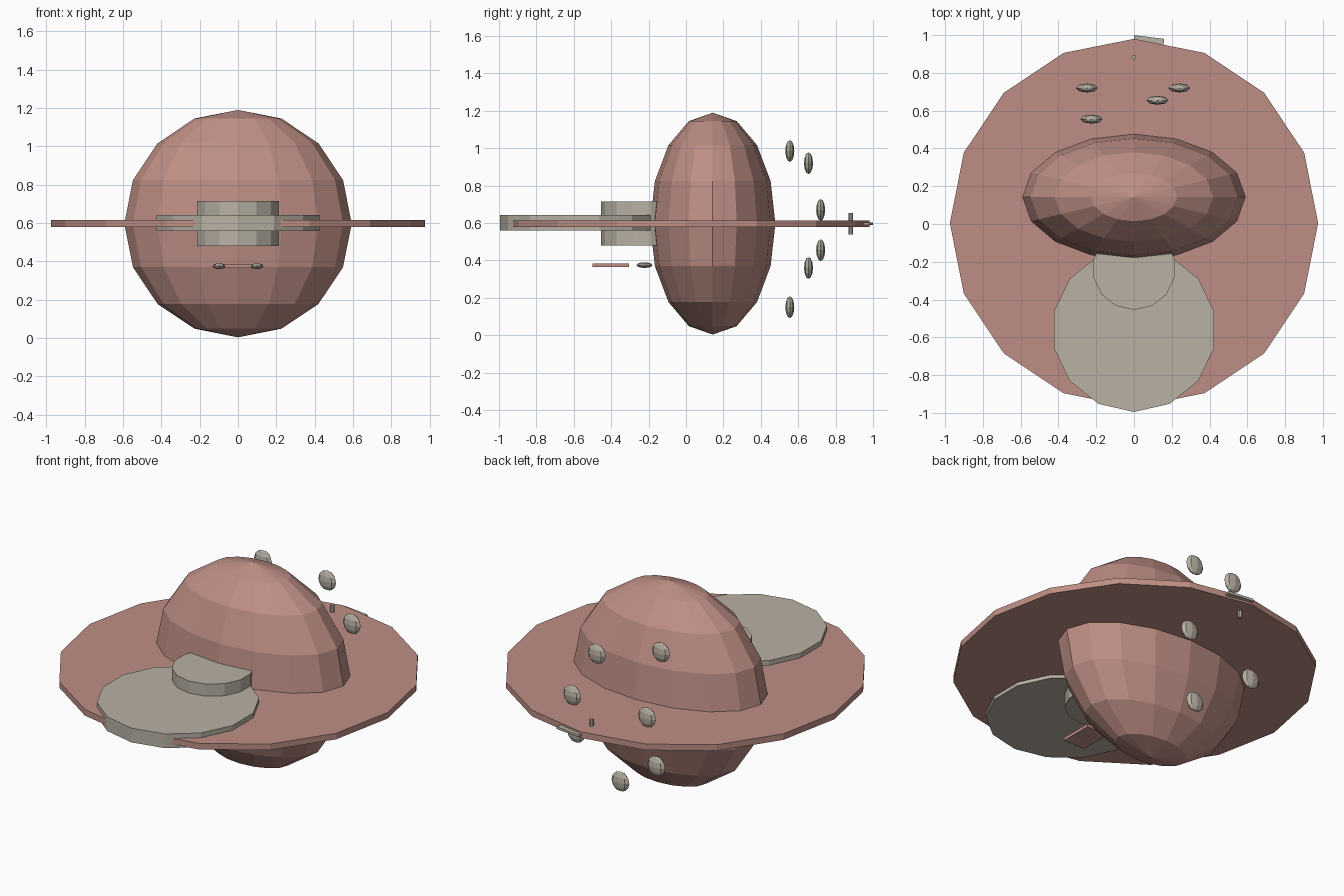
import bpy, math

if "Cube" in bpy.data.objects:
    bpy.data.objects.remove(bpy.data.objects["Cube"])


def material(name, rgb):
    m = bpy.data.materials.new(name)
    m.diffuse_color = (*rgb, 1.0)
    m.use_nodes = True
    m.node_tree.nodes["Principled BSDF"].inputs["Base Color"].default_value = m.diffuse_color
    return m


PINK = material("dusty_pink", (0.515, 0.275, 0.235))
GRAY = material("warm_gray", (0.479, 0.440, 0.371))
MID = 0.597  # height of the ring plane


def finish(name, mat, scale=(1, 1, 1)):
    ob = bpy.context.object
    ob.name = name
    ob.scale = scale
    ob.data.materials.append(mat)
    return ob


def ellipsoid(name, mat, loc, radii, segments, rings):
    bpy.ops.mesh.primitive_uv_sphere_add(segments=segments, ring_count=rings, radius=1, location=loc)
    return finish(name, mat, radii)


def disc(name, mat, loc, radius, height, sides):
    bpy.ops.mesh.primitive_cylinder_add(vertices=sides, radius=radius, depth=height, location=loc)
    return finish(name, mat)


def box(name, mat, loc, size, turn=0.0):
    bpy.ops.mesh.primitive_cube_add(size=1, location=loc, rotation=(0, 0, turn))
    return finish(name, mat, size)


# Main body and the wide ring plate
ellipsoid("body", PINK, (0, 0.143, MID), (0.593, 0.335, 0.593), 16, 8)
disc("ring_plate", PINK, (0, 0.005, MID), 0.975, 0.036, 16)

# Front platform and the hub that joins it to the body
disc("front_platform", GRAY, (0, -0.56, 0.601), 0.435, 0.084, 14)
disc("front_hub", GRAY, (0, -0.235, 0.597), 0.22, 0.235, 14)

# Small plate under the platform with a pod on each side
box("lower_plate", PINK, (0, -0.402, 0.375), (0.14, 0.195, 0.018))
for side, x in (("left", -0.098), ("right", 0.098)):
    ellipsoid(side + "_pod", GRAY, (x, -0.222, 0.375), (0.034, 0.043, 0.015), 8, 6)

# Rocks floating behind the body
rocks = [(-0.225, 0.555, 0.985), (0.125, 0.655, 0.92), (0.24, 0.72, 0.67), (-0.25, 0.72, 0.67),
         (0.04, 0.555, 0.15), (-0.265, 0.655, 0.36), (0.215, 0.72, 0.455)]
for i, loc in enumerate(rocks):
    ellipsoid(f"rock_{i + 1}", GRAY, loc, (0.058, 0.024, 0.058), 8, 6)

# Pin through the ring and the thin tab at its rear edge
disc("rear_pin", GRAY, (0, 0.882, MID), 0.012, 0.116, 8)
box("rear_tab", GRAY, (0.077, 0.96, MID), (0.16, 0.06, 0.014), math.radians(-7))
